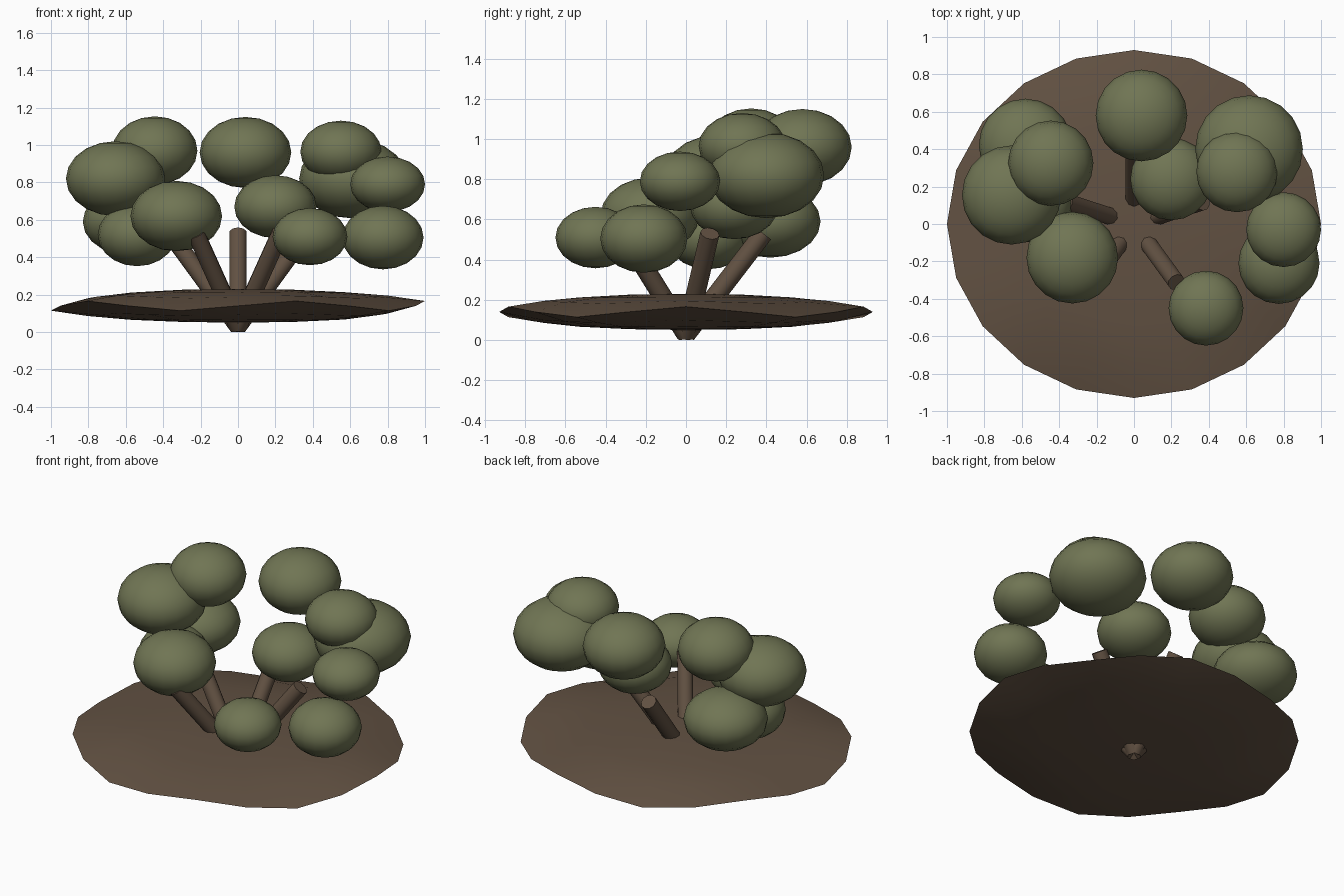
import bpy, bmesh, math
from mathutils import Vector

cube = bpy.data.objects.get("Cube")
if cube:
    bpy.data.objects.remove(cube, do_unlink=True)


def material(name, color):
    m = bpy.data.materials.new(name)
    m.use_nodes = True
    m.diffuse_color = color
    m.node_tree.nodes["Principled BSDF"].inputs["Base Color"].default_value = color
    return m


BROWN = material("bark_brown", (0.122, 0.083, 0.055, 1))
GREEN = material("leaf_green", (0.162, 0.178, 0.088, 1))


def finish(obj, name, mat, angle):
    obj.name = name
    obj.data.materials.append(mat)
    bpy.ops.object.select_all(action="DESELECT")
    obj.select_set(True)
    bpy.context.view_layer.objects.active = obj
    bpy.ops.object.shade_smooth_by_angle(angle=math.radians(angle))


# Ground disc: shallow lens with a gently wavy rim
SIDES, MID = 20, 0.14
PROFILE = [(0.3, 0.086), (0.57, 0.072), (0.8, 0.048), (1, 0),
           (0.8, -0.048), (0.57, -0.074), (0.3, -0.086)]
bm = bmesh.new()
rings = []
for r, h in PROFILE:
    ring = []
    for i in range(SIDES):
        a = math.tau * i / SIDES
        wave = 0.026 * math.cos(5 * a) * r ** 6
        ring.append(bm.verts.new((r * math.cos(a), 0.93 * r * math.sin(a), MID + h + wave)))
    rings.append(ring)
top = bm.verts.new((0, 0, MID + 0.09))
bottom = bm.verts.new((0, 0, MID - 0.09))
for i in range(SIDES):
    j = (i + 1) % SIDES
    bm.faces.new((top, rings[0][i], rings[0][j]))
    bm.faces.new((bottom, rings[-1][j], rings[-1][i]))
    for a, b in zip(rings, rings[1:]):
        bm.faces.new((a[i], b[i], b[j], a[j]))
bmesh.ops.recalc_face_normals(bm, faces=bm.faces)
mesh = bpy.data.meshes.new("ground_disc")
bm.to_mesh(mesh)
bm.free()
disc = bpy.data.objects.new("ground_disc", mesh)
bpy.context.collection.objects.link(disc)
finish(disc, "ground_disc", BROWN, 60)

# Five stems fanning out from one root point
for k in range(5):
    a = math.radians(18 + 72 * k)
    start = Vector((0, 0, 0.028))
    end = Vector((0.385 * math.cos(a), 0.385 * math.sin(a), 0.53))
    d = end - start
    bpy.ops.mesh.primitive_cylinder_add(vertices=10, radius=0.048, depth=d.length,
                                        location=(start + end) / 2)
    stem = bpy.context.object
    stem.rotation_euler = d.to_track_quat("Z", "Y").to_euler()
    finish(stem, f"stem_{k + 1}", BROWN, 50)

# Flattened leaf clumps: x, y, z, radius, half height
CLUMPS = [
    (0.04, 0.58, 0.96, 0.245, 0.19),
    (0.615, 0.40, 0.82, 0.288, 0.213),
    (0.55, 0.28, 0.965, 0.217, 0.165),
    (0.80, -0.03, 0.79, 0.2, 0.148),
    (0.775, -0.21, 0.505, 0.217, 0.17),
    (0.385, -0.45, 0.51, 0.2, 0.153),
    (0.20, 0.24, 0.67, 0.22, 0.168),
    (-0.33, -0.18, 0.62, 0.245, 0.188),
    (-0.655, 0.155, 0.82, 0.265, 0.2),
    (-0.445, 0.325, 0.97, 0.228, 0.183),
    (-0.58, 0.42, 0.59, 0.25, 0.18),
    (-0.54, 0.11, 0.52, 0.21, 0.168),
]
for k, (x, y, z, r, h) in enumerate(CLUMPS):
    bpy.ops.mesh.primitive_uv_sphere_add(segments=20, ring_count=10, radius=1,
                                         location=(x, y, z))
    clump = bpy.context.object
    clump.scale = (r, r, h)
    finish(clump, f"leaf_clump_{k + 1}", GREEN, 80)
